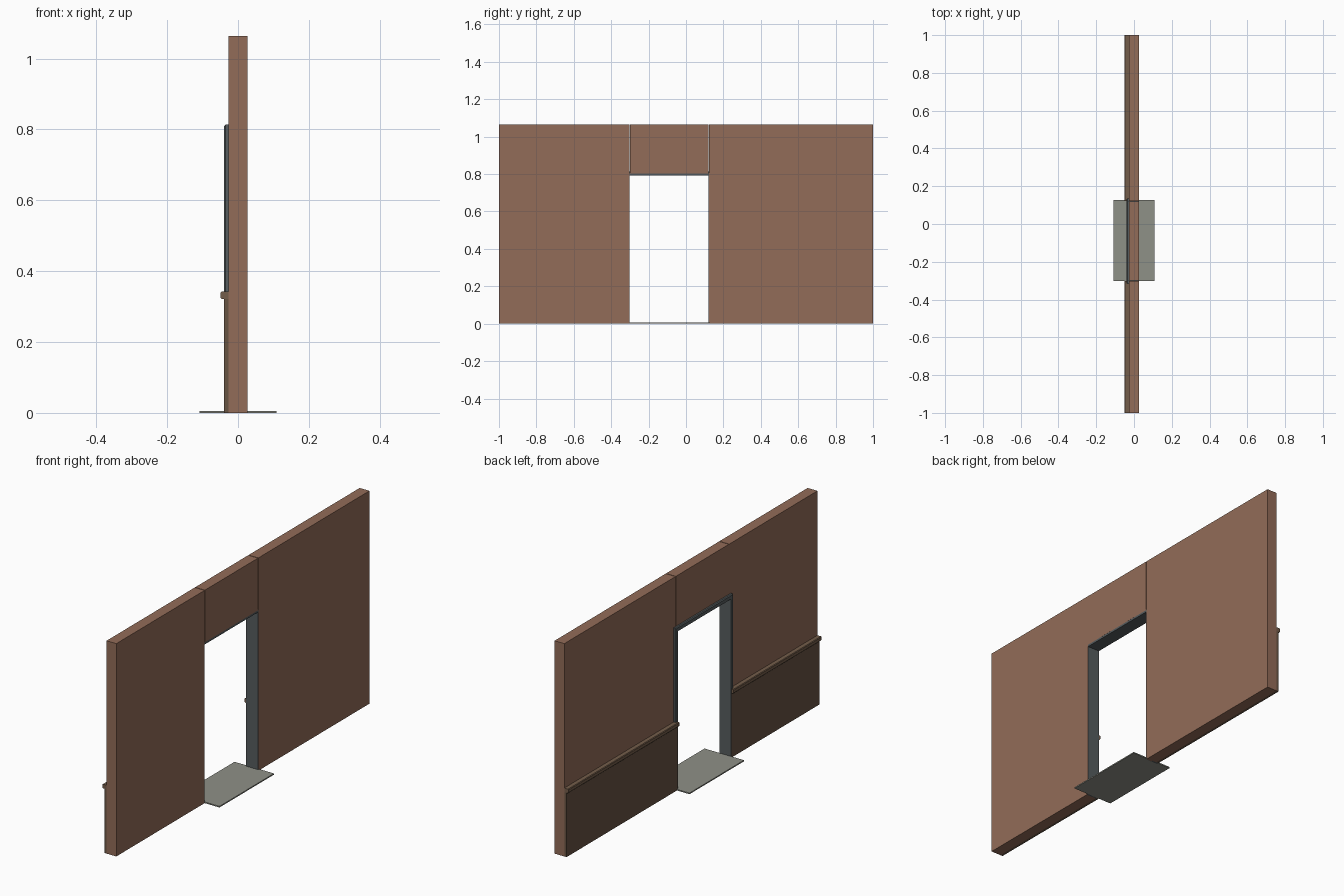
import bpy, bmesh

if "Cube" in bpy.data.objects:
    bpy.data.objects.remove(bpy.data.objects["Cube"])


def material(name, rgb):
    m = bpy.data.materials.new(name)
    m.diffuse_color = (*rgb, 1)
    m.use_nodes = True
    m.node_tree.nodes["Principled BSDF"].inputs["Base Color"].default_value = m.diffuse_color
    return m


PLASTER = material("plaster", (0.291, 0.150, 0.0975))
PANEL = material("panel", (0.136, 0.0865, 0.0546))
RAIL = material("rail_wood", (0.175, 0.110, 0.069))
FRAME = material("frame_metal", (0.093, 0.107, 0.112))
STONE = material("stone", (0.275, 0.282, 0.245))


def finish(name, bm, mat):
    bmesh.ops.recalc_face_normals(bm, faces=bm.faces)
    me = bpy.data.meshes.new(name)
    bm.to_mesh(me)
    bm.free()
    me.materials.append(mat)
    ob = bpy.data.objects.new(name, me)
    bpy.context.collection.objects.link(ob)
    return ob


def loft(name, rings, mat):
    """Join matching cross-sections into a closed solid."""
    bm = bmesh.new()
    vs = [[bm.verts.new(p) for p in r] for r in rings]
    n = len(vs[0])
    for a, b in zip(vs, vs[1:]):
        for i in range(n):
            j = (i + 1) % n
            bm.faces.new((a[i], a[j], b[j], b[i]))
    bm.faces.new(vs[0])
    bm.faces.new(vs[-1])
    return finish(name, bm, mat)


def along_y(name, profile, y0, y1, mat):
    return loft(name, [[(x, y, z) for x, z in profile] for y in (y0, y1)], mat)


def box(name, x0, x1, y0, y1, z0, z1, mat):
    return along_y(name, [(x0, z0), (x1, z0), (x1, z1), (x0, z1)], y0, y1, mat)


HALF, TOP = 0.027, 1.064
Y0, Y1, HEAD = -0.303, 0.122, 0.803   # doorway opening in the wall
SEAM = 0.003                          # joint beside the header panel

# Wall panels and the separate piece over the doorway
box("wall_header", -HALF, HALF, Y0 + SEAM, Y1 - SEAM, HEAD, TOP, PLASTER)
rail_profile = [(-0.027, 0.321), (-0.046, 0.321), (-0.050, 0.325),
                (-0.050, 0.339), (-0.047, 0.342), (-0.027, 0.342)]
for side, a, b in (("left", -1, Y0), ("right", Y1, 1)):
    box("wall_" + side, -HALF, HALF, a, b, 0, TOP, PLASTER)
    # Wainscot and its rail on the -x side
    box("wainscot_" + side, -0.0395, -HALF, a, b, 0, 0.321, PANEL)
    along_y("chair_rail_" + side, rail_profile, a, b, RAIL)

# Door frame: L-shaped section (outward offset, x) mitred around the opening
section = [(0, 0.0268), (0.012, 0.0268), (0.012, -HALF), (0.021, -HALF),
           (0.021, -0.035), (0.017, -0.039), (0, -0.039)]
path = [(Y0 + 0.002, 0, -0.75, 0), (Y0 + 0.002, 0.793, -0.75, 1),
        (Y1 - 0.002, 0.793, 0.75, 1), (Y1 - 0.002, 0, 0.75, 0)]
loft("door_frame", [[(x, y + d * dy, z + d * dz) for d, x in section]
                    for y, z, dy, dz in path], FRAME)

# Threshold slab
box("threshold", -0.109, 0.109, -0.302, 0.128, 0, 0.006, STONE)
